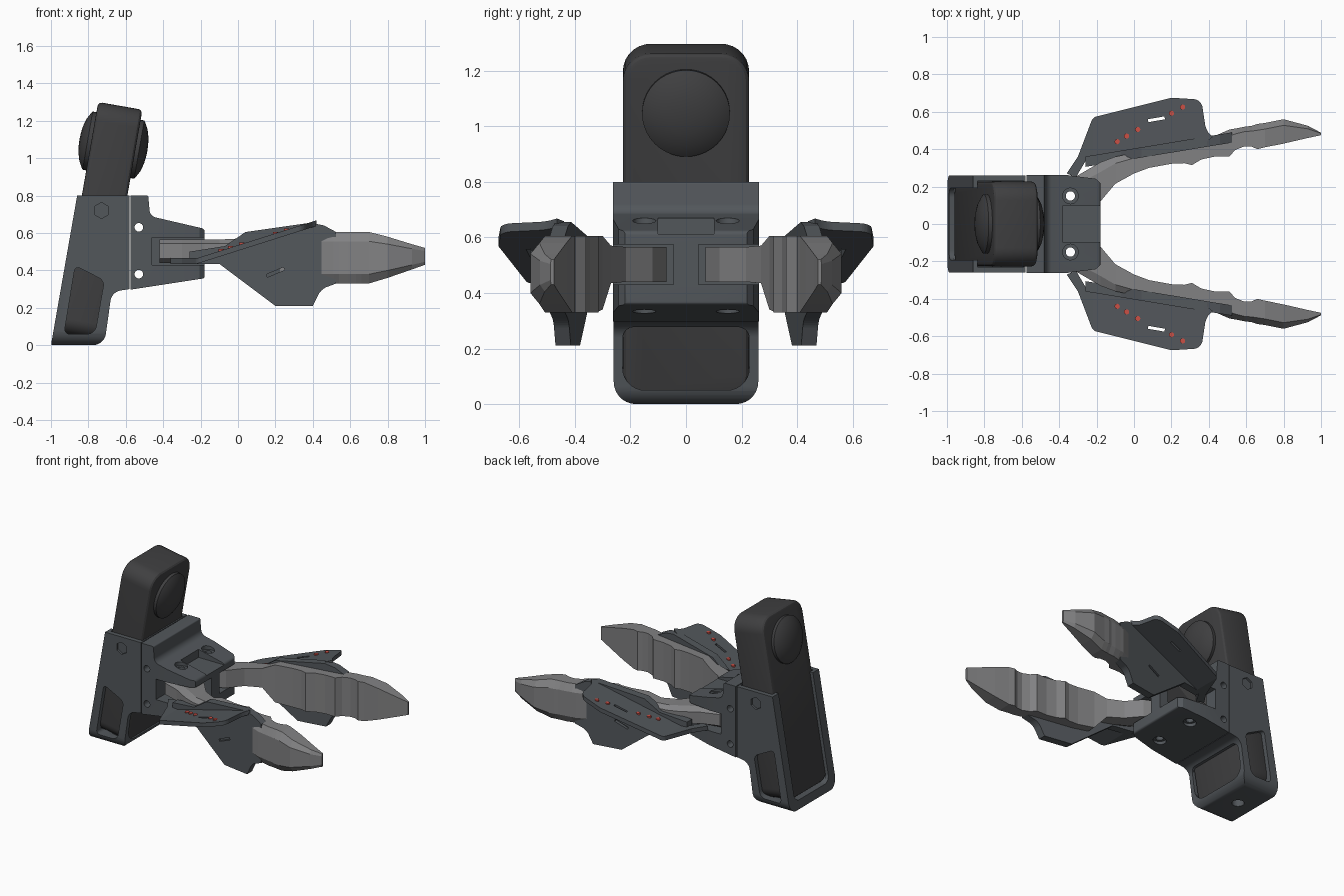
import bpy, bmesh
from math import pi, sin, cos, atan
from mathutils import Matrix, Vector

if "Cube" in bpy.data.objects:
    bpy.data.objects.remove(bpy.data.objects["Cube"])


def material(name, c):
    m = bpy.data.materials.new(name)
    m.diffuse_color = (*c, 1)
    m.use_nodes = True
    m.node_tree.nodes["Principled BSDF"].inputs["Base Color"].default_value = m.diffuse_color
    return m


BODY = material("body_grey", (0.085, 0.095, 0.105))
DARK = material("dark_grey", (0.05, 0.05, 0.052))
LIGHT = material("light_grey", (0.22, 0.22, 0.225))
RED = material("red", (0.6, 0.08, 0.06))


def finish(name, bm, mat=BODY):
    bmesh.ops.recalc_face_normals(bm, faces=bm.faces[:])
    me = bpy.data.meshes.new(name)
    bm.to_mesh(me)
    bm.free()
    me.materials.append(mat)
    ob = bpy.data.objects.new(name, me)
    bpy.context.collection.objects.link(ob)
    return ob


def prism(name, pts, axis, a, b, mat=BODY):
    """Extrude a 2D outline from a to b along an axis (X: yz, Y: xz, Z: xy)."""
    put = {"X": lambda p, t: (t, p[0], p[1]), "Y": lambda p, t: (p[0], t, p[1]),
           "Z": lambda p, t: (p[0], p[1], t)}[axis]
    bm = bmesh.new()
    lo = [bm.verts.new(put(p, a)) for p in pts]
    hi = [bm.verts.new(put(p, b)) for p in pts]
    bm.faces.new(lo)
    bm.faces.new(hi)
    for i in range(len(pts)):
        j = (i + 1) % len(pts)
        bm.faces.new((lo[i], lo[j], hi[j], hi[i]))
    return finish(name, bm, mat)


def fillet(pts, n=7):
    """Round the corners of an outline; each point is (u, v) or (u, v, radius)."""
    out = []
    for i, p in enumerate(pts):
        c = Vector(p[:2])
        if len(p) == 2:
            out.append(c)
            continue
        a, b = [c + (Vector(pts[k % len(pts)][:2]) - c).normalized() * p[2] for k in (i - 1, i + 1)]
        for k in range(n + 1):
            t = k / n
            w = (1 - t) ** 2, 1.2 * t * (1 - t) * 1.18, t * t
            out.append((a * w[0] + c * w[1] + b * w[2]) / sum(w))
    return out


def rrect(u0, u1, v0, v1, rb, rt=0.001):
    return fillet([(u0, v0, rb), (u1, v0, rb), (u1, v1, rt), (u0, v1, rt)])


def circle(u, v, r, n=24):
    return [(u + r * cos(2 * pi * i / n), v + r * sin(2 * pi * i / n)) for i in range(n)]


def bar(u, v, l, w, ang):
    c, s = cos(ang), sin(ang)
    return [(u + a * l * c - b * w * s, v + a * l * s + b * w * c)
            for a, b in ((-1, -1), (1, -1), (1, 1), (-1, 1))]


def modify(ob, kind, **props):
    m = ob.modifiers.new(kind, kind)
    for k, v in props.items():
        setattr(m, k, v)
    bpy.ops.object.select_all(action="DESELECT")
    bpy.context.view_layer.objects.active = ob
    ob.select_set(True)
    bpy.ops.object.modifier_apply(modifier=m.name)


def cut(ob, *cutters, op="DIFFERENCE"):
    for c in cutters:
        modify(ob, "BOOLEAN", operation=op, solver="EXACT", object=c)
        bpy.data.objects.remove(c)


def bevel(ob, w, seg=2):
    modify(ob, "BEVEL", width=w, segments=seg, limit_method="ANGLE", angle_limit=0.6)


def smooth(ob):
    bpy.ops.object.select_all(action="DESELECT")
    bpy.context.view_layer.objects.active = ob
    ob.select_set(True)
    bpy.ops.object.shade_smooth_by_angle(angle=0.5)


def mirror_y(ob):
    modify(ob, "MIRROR", use_axis=(False, True, False))


TILT = Matrix.Translation((-0.975, 0, 0)) @ Matrix.Rotation(atan(0.175), 4, "Y")

# Tilted device block, standing in the housing
block = prism("device_block", rrect(-0.227, 0.227, 0.07, 1.32, 0.08, 0.1), "X", 0, 0.24, DARK)
bevel(block, 0.022, 3)
block.data.transform(TILT)
smooth(block)

# Domes on both faces of the block
for name, x0, s in (("front_dome", 0.24, 1), ("rear_dome", 0, -1)):
    bm = bmesh.new()
    prof = [(0.158, -0.01), (0.158, 0.02), (0.148, 0.027), (0.115, 0.045), (0.07, 0.058), (0.03, 0.063), (0, 0.064)]
    vs = [bm.verts.new((x0 + s * h, r, 1.107)) for r, h in prof]
    es = [bm.edges.new(e) for e in zip(vs, vs[1:])]
    bmesh.ops.spin(bm, geom=vs + es, cent=(x0, 0, 1.107), axis=(1, 0, 0), angle=2 * pi, steps=40)
    bmesh.ops.remove_doubles(bm, verts=bm.verts[:], dist=1e-4)
    bm.transform(TILT)
    smooth(finish(name, bm, DARK))

# Housing with cavity, open back, front window, side windows, nut pockets and bottom hole
housing = prism("housing", fillet([(-1, 0, 0.01), (-0.715, 0, 0.06), (-0.675, 0.285, 0.045), (-0.58, 0.3),
                                   (-0.58, 0.8), (-0.86, 0.8)]), "Y", -0.26, 0.26)
cut(housing, prism("c", rrect(-0.26, 0.26, 0, 0.9, 0.08), "X", -1.2, 0), op="INTERSECT")
cavity = prism("c", rrect(-0.229, 0.229, 0.068, 1.4, 0.08), "X", -0.002, 0.242)
back = prism("c", rrect(-0.192, 0.192, 0.06, 1.4, 0.05), "X", -0.2, 0.1)
for c in (cavity, back):
    c.data.transform(TILT)
cut(housing, cavity, back, prism("c", rrect(-0.228, 0.228, 0.05, 0.277, 0.08, 0.04), "X", -0.8, -0.55),
    prism("c", fillet([(-0.93, 0.06, 0.03), (-0.765, 0.06, 0.04), (-0.715, 0.345, 0.03), (-0.87, 0.425, 0.03)]),
          "Y", -0.4, 0.4),
    prism("c", circle(-0.87, 0, 0.04), "Z", -0.1, 0.06))
for s in (-1, 1):
    cut(housing, prism("c", [(p[1] - 0.73, p[0] + 0.72) for p in circle(0, 0, 0.043, 6)], "Y", s * 0.245, s * 0.3))
smooth(housing)

# Finger mount: profile trimmed by its plan, with pockets, recess and screw holes
mount = prism("finger_mount", fillet([(-0.574, 0.297), (-0.178, 0.358, 0.012), (-0.178, 0.622, 0.015),
                                      (-0.47, 0.69, 0.03), (-0.48, 0.8, 0.008), (-0.574, 0.8)]), "Y", -0.263, 0.263)
plan = [(-0.6, 0.263), (-0.37, 0.263), (-0.205, 0.242), (-0.18, 0.22), (-0.17, 0.17)]
cut(mount, prism("c", plan + [(x, -y) for x, y in plan[::-1]], "Z", 0, 1), op="INTERSECT")
cut(mount, prism("c", [(-0.38, -0.1), (0, -0.1), (0, 0.1), (-0.38, 0.1)], "Z", 0.612, 0.9))
for s in (-1, 1):
    cut(mount, prism("c", [(-0.46, 0.43), (0, 0.43), (0, 0.575), (-0.46, 0.575)], "Y", s * 0.045, s * 0.4),
        prism("c", circle(-0.34, s * 0.15, 0.025), "Z", 0, 1),
        prism("c", circle(-0.34, s * 0.15, 0.042), "Z", 0.64, 1),
        prism("c", circle(-0.34, s * 0.15, 0.042), "Z", 0, 0.35))
for z in (0.38, 0.63):
    cut(mount, prism("c", circle(-0.53, z, 0.023), "Y", -0.4, 0.4))
smooth(mount)

# Scalloped fingers, lofted along x: x, inner y, outer y, bottom z, top z
stations = [(-0.42, .09, .22, .44, .565), (-0.30, .07, .26, .44, .565), (-0.18, .12, .33, .44, .565),
            (-0.1, .215, .36, .44, .565), (0, .27, .38, .435, .57), (.08, .30, .395, .34, .605),
            (.2, .322, .41, .33, .605), (.27, .325, .425, .33, .605), (.31, .315, .435, .33, .605),
            (.36, .345, .44, .33, .605), (.43, .36, .47, .33, .605), (.51, .36, .505, .33, .605),
            (.54, .395, .51, .33, .605), (.59, .415, .52, .33, .605), (.63, .413, .525, .33, .605),
            (.66, .40, .535, .33, .605), (.70, .41, .54, .33, .605), (.80, .43, .56, .36, .58),
            (.93, .46, .525, .405, .54), (1.0, .475, .488, .43, .52)]
bm = bmesh.new()
rings = []
for x, yi, yo, lo, hi in stations:
    c, d = 0.25 * (yo - yi), 0.18 * (hi - lo)
    sec = [(yi, lo), (yo - c, lo), (yo, lo + d), (yo, hi - d), (yo - c, hi), (yi, hi)]
    rings.append([bm.verts.new((x, y, z)) for y, z in sec])
for r, q in zip(rings, rings[1:]):
    for i in range(6):
        bm.faces.new((r[i], r[i - 1], q[i - 1], q[i]))
bm.faces.new(rings[0])
bm.faces.new(rings[-1])
fingers = finish("fingers", bm, LIGHT)
cut(fingers, prism("c", circle(-0.34, 0.15, 0.025), "Z", 0, 1))
mirror_y(fingers)

# Upright side panels on the outside of the fingers
panels = prism("side_panels", fillet([(-.26, .435), (-.1, .435), (.2, .21), (.4, .21), (.445, .3, .03), (.525, .33),
                                      (.525, .605), (.46, .64), (.39, .655), (.04, .605), (-.07, .53), (-.26, .5)]),
               "Y", 0, 1)
for v in panels.data.vertices:
    v.co.y = 0.387 + 0.165 * (v.co.x + 0.1) - (0.055 if v.co.y < 0.5 else 0)
cut(panels, prism("c", bar(0.2, 0.39, 0.05, 0.008, 0.4), "Y", 0.415, 0.6))
mirror_y(panels)


# Sloping wing plates, bent at x = -0.22
def wing_top(x):
    return 0.465 + 0.317 * max(0, x + 0.22)


wings = prism("wing_plates", fillet([(-.36, .27), (-.3, .36), (-.22, .57, .02), (.2, .675), (.36, .665, .04),
                                     (.385, .5, .03), (.42, .465), (.39, .44), (-.26, .335), (-.31, .25)]), "Z", 0, 1)
bm = bmesh.new()
bm.from_mesh(wings.data)
bmesh.ops.bisect_plane(bm, geom=bm.verts[:] + bm.edges[:] + bm.faces[:], plane_co=(-0.22, 0, 0), plane_no=(1, 0, 0))
for v in bm.verts:
    v.co.z = wing_top(v.co.x) - (0.03 if v.co.z < 0.5 else 0)
bm.to_mesh(wings.data)
bm.free()
cut(wings, prism("c", bar(0.12, 0.56, 0.045, 0.008, 0.17), "Z", 0, 1))
mirror_y(wings)

# Red marker dots on the wings
for i, (x, y) in enumerate([(-.09, .44), (-.04, .47), (.02, .505), (.2, .592), (.26, .625)]):
    z = wing_top(x)
    mirror_y(prism(f"marker_dots_{i + 1}", circle(x, y, 0.014, 12), "Z", z - 0.01, z + 0.007, RED))
